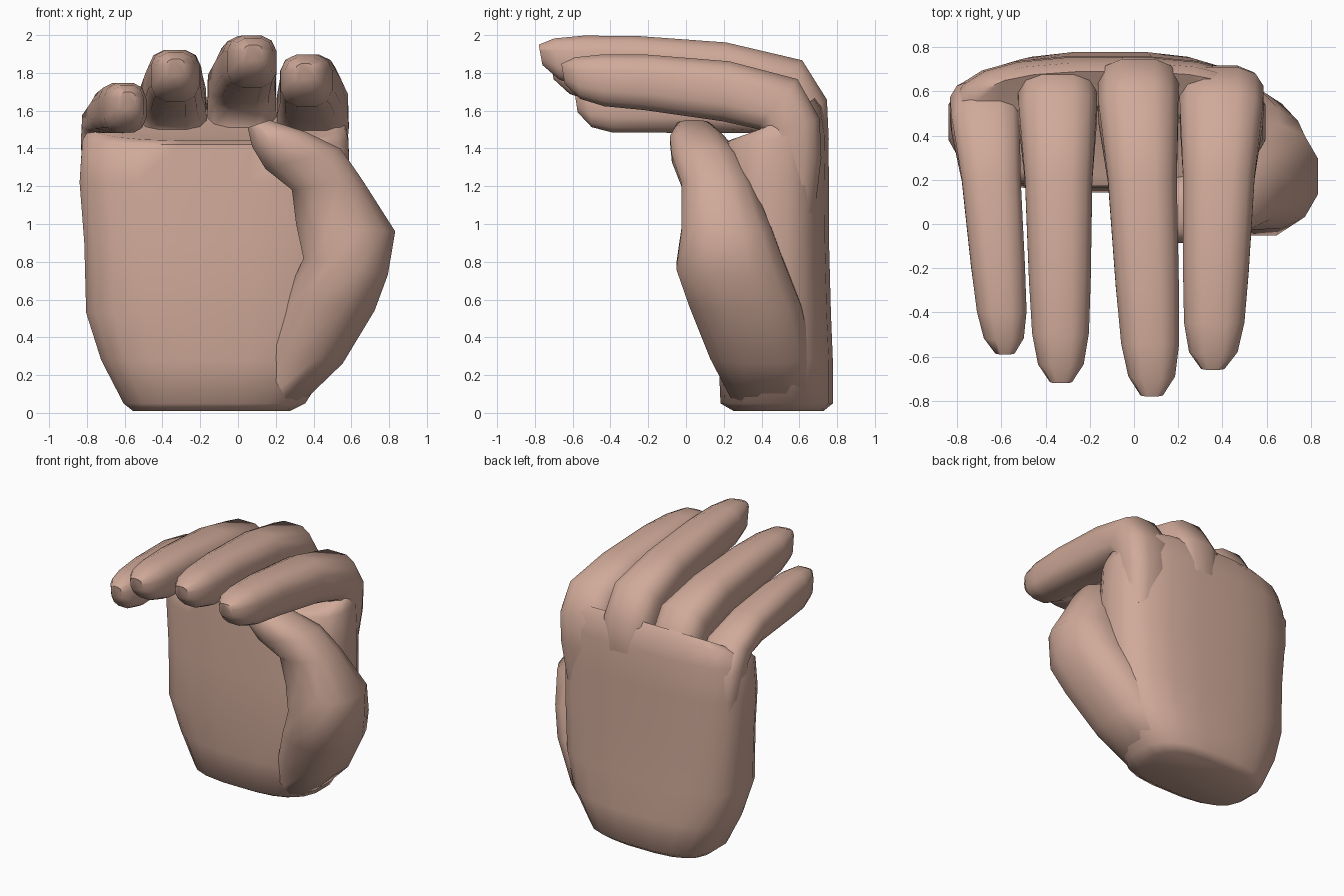
import bpy, bmesh, math
from mathutils import Vector

if "Cube" in bpy.data.objects:
    bpy.data.objects.remove(bpy.data.objects["Cube"])

skin = bpy.data.materials.new("skin")
skin.diffuse_color = (0.63, 0.40, 0.32, 1)
skin.use_nodes = True
skin.node_tree.nodes["Principled BSDF"].inputs["Base Color"].default_value = skin.diffuse_color


def loft(name, rings, sides, power):
    """Skin a closed tube through rings of (centre, half axis u, half axis v)."""
    bm = bmesh.new()
    loops = []
    for c, u, v in rings:
        loop = []
        for i in range(sides):
            a = 2 * math.pi * (i + 0.5) / sides
            cu = math.copysign(abs(math.cos(a)) ** (2 / power), math.cos(a))
            cv = math.copysign(abs(math.sin(a)) ** (2 / power), math.sin(a))
            loop.append(bm.verts.new(Vector(c) + Vector(u) * cu + Vector(v) * cv))
        loops.append(loop)
    for a, b in zip(loops, loops[1:]):
        for i in range(sides):
            j = (i + 1) % sides
            bm.faces.new((a[i], a[j], b[j], b[i]))
    bm.faces.new(loops[0])
    bm.faces.new(loops[-1])
    bmesh.ops.recalc_face_normals(bm, faces=bm.faces)
    mesh = bpy.data.meshes.new(name)
    bm.to_mesh(mesh)
    bm.free()
    mesh.materials.append(skin)
    obj = bpy.data.objects.new(name, mesh)
    bpy.context.collection.objects.link(obj)
    bpy.context.view_layer.objects.active = obj
    obj.select_set(True)
    bpy.ops.object.shade_smooth_by_angle(angle=math.radians(60))
    obj.select_set(False)


# Palm: z, x range, y range, rise of the ring towards the back
palm = [
    (0.01, -0.56, 0.28, 0.25, 0.73, 0),
    (0.05, -0.61, 0.36, 0.18, 0.78, 0),
    (0.28, -0.73, 0.51, 0.17, 0.78, 0),
    (0.53, -0.81, 0.58, 0.14, 0.77, 0),
    (0.90, -0.82, 0.60, 0.15, 0.76, 0),
    (1.22, -0.845, 0.60, 0.16, 0.76, 0),
    (1.45, -0.83, 0.59, 0.17, 0.755, 0.03),
    (1.53, -0.79, 0.57, 0.22, 0.73, 0.09),
    (1.56, -0.72, 0.52, 0.32, 0.69, 0.11),
]
loft("palm", [(((x0 + x1) / 2, (y0 + y1) / 2, z), ((x1 - x0) / 2, 0, 0), (0, (y1 - y0) / 2, rise))
              for z, x0, x1, y0, y1, rise in palm], 20, 2.8)

# Finger side profile: outer y, z, inner y, z, width factor
profile = [
    (0.70, 1.15, 0.40, 1.15, 0.95),
    (0.74, 1.45, 0.40, 1.38, 1.20),
    (0.73, 1.66, 0.41, 1.50, 1.29),
    (0.60, 1.87, 0.36, 1.60, 1.26),
    (0.20, 1.965, 0.16, 1.64, 1.09),
    (-0.28, 2.0, -0.30, 1.70, 1.0),
    (-0.55, 2.0, -0.53, 1.72, 0.92),
    (-0.70, 1.985, -0.67, 1.76, 0.74),
    (-0.78, 1.95, -0.76, 1.84, 0.36),
]


def finger(name, base_x, tip_x, half, back_y, tip_y, drop):
    rings = []
    scale = (back_y - tip_y) / 1.52
    for yo, zo, yi, zi, w in profile:
        yo, yi = (back_y - (0.74 - y) * scale for y in (yo, yi))
        t = min(max((0.6 - yo) / 1.3, 0), 1)
        x = base_x + (tip_x - base_x) * t
        zo -= drop
        # keep the underside of the low fingers level with the palm
        zi = max(zi - drop, min(zi, 1.48))
        rings.append(((x, (yo + yi) / 2, (zo + zi) / 2),
                      (half * w, 0, 0), (0, (yo - yi) / 2, (zo - zi) / 2)))
    loft(name, rings, 12, 2.9)


finger("little_finger", -0.675, -0.575, 0.125, 0.66, -0.59, 0.25)
finger("ring_finger", -0.345, -0.33, 0.143, 0.735, -0.72, 0.075)
finger("middle_finger", 0.02, 0.08, 0.146, 0.76, -0.78, 0.0)
finger("index_finger", 0.395, 0.355, 0.152, 0.72, -0.66, 0.1)

# Thumb with its fleshy base: inner x, z, outer x, z, y range
thumb = [
    (0.05, 0.08, 0.34, 0.05, 0.24, 0.70),
    (0.14, 0.34, 0.56, 0.26, 0.12, 0.68),
    (0.24, 0.60, 0.73, 0.54, 0.01, 0.62),
    (0.34, 0.82, 0.80, 0.73, -0.06, 0.54),
    (0.30, 1.00, 0.84, 0.96, -0.03, 0.46),
    (0.28, 1.18, 0.66, 1.24, -0.03, 0.36),
    (0.14, 1.29, 0.55, 1.40, -0.08, 0.29),
    (0.07, 1.41, 0.36, 1.49, -0.09, 0.21),
    (0.05, 1.51, 0.17, 1.55, -0.05, 0.13),
]
loft("thumb", [(((xi + xo) / 2, (y0 + y1) / 2, (zi + zo) / 2),
                ((xo - xi) / 2, 0, (zo - zi) / 2), (0, (y1 - y0) / 2, 0))
               for xi, zi, xo, zo, y0, y1 in thumb], 12, 2.4)
